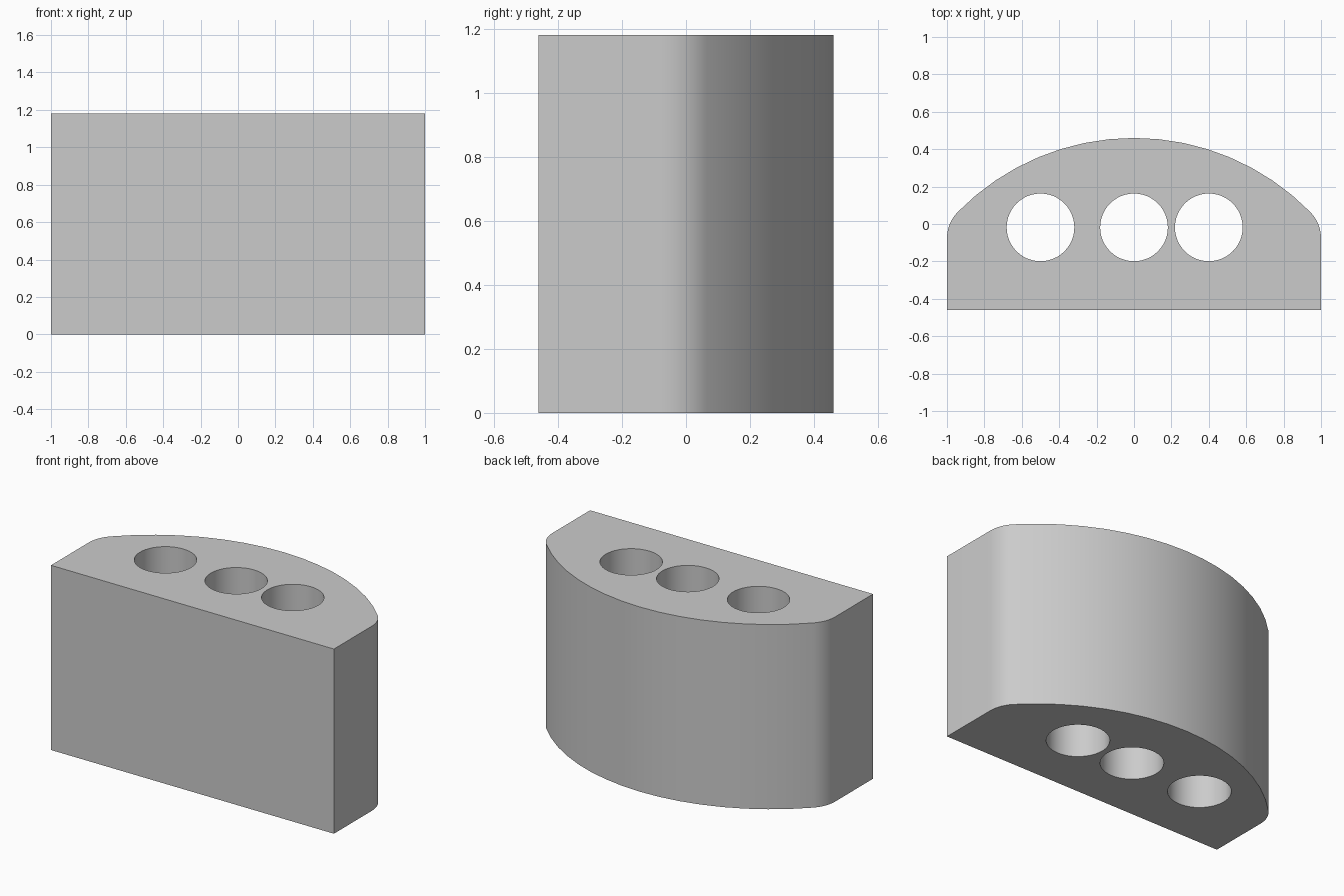
import bpy, bmesh
from math import sin, cos, asin, pi, sqrt

if "Cube" in bpy.data.objects:
    bpy.data.objects.remove(bpy.data.objects["Cube"])

HEIGHT, DEPTH = 1.18, 0.46
BIG_R, CORNER_R = 1.32, 0.2

grey = bpy.data.materials.new("plain grey")
grey.use_nodes = True
colour = (0.6, 0.6, 0.6, 1)
grey.diffuse_color = colour
grey.node_tree.nodes["Principled BSDF"].inputs["Base Color"].default_value = colour


def prism(name, outline, z0, z1):
    """Extrude a counter-clockwise outline from z0 to z1."""
    bm = bmesh.new()
    base = bm.faces.new([bm.verts.new((x, y, z0)) for x, y in outline])
    top = bmesh.ops.extrude_face_region(bm, geom=[base])["geom"]
    bmesh.ops.translate(bm, vec=(0, 0, z1 - z0),
                        verts=[v for v in top if isinstance(v, bmesh.types.BMVert)])
    bmesh.ops.recalc_face_normals(bm, faces=bm.faces)
    mesh = bpy.data.meshes.new(name)
    bm.to_mesh(mesh)
    bm.free()
    mesh.materials.append(grey)
    obj = bpy.data.objects.new(name, mesh)
    bpy.context.collection.objects.link(obj)
    return obj


def arc(cx, cy, r, start, end, steps):
    return [(cx + r * cos(start + (end - start) * i / steps),
             cy + r * sin(start + (end - start) * i / steps)) for i in range(steps + 1)]


# Block outline: flat front, bowed back, rounded corners tangent to both
big_y = DEPTH - BIG_R
corner_x = 1 - CORNER_R
reach = BIG_R - CORNER_R
corner_y = big_y + sqrt(reach ** 2 - corner_x ** 2)
tangent = pi / 2 - asin(corner_x / reach)
right_corner = arc(corner_x, corner_y, CORNER_R, 0, tangent, 6)
left_corner = [(-x, y) for x, y in reversed(right_corner)]
bow = arc(0, big_y, BIG_R, tangent, pi - tangent, 16)[1:-1]
outline = [(-1, -DEPTH), (1, -DEPTH)] + right_corner + bow + left_corner
block = prism("holder_block", outline, 0, HEIGHT)

# Three round through holes
cutters = []
for x in (-0.5, 0, 0.4):
    cutter = prism("hole_cutter", arc(x, -0.018, 0.181, 0, 2 * pi, 48)[:-1], -0.1, HEIGHT + 0.1)
    cutter.hide_render = True
    cutters.append(cutter)
    cut = block.modifiers.new("hole", 'BOOLEAN')
    cut.operation = 'DIFFERENCE'
    cut.solver = 'EXACT'
    cut.object = cutter

bpy.ops.object.select_all(action='DESELECT')
block.select_set(True)
bpy.context.view_layer.objects.active = block
for name in [m.name for m in block.modifiers]:
    bpy.ops.object.modifier_apply(modifier=name)
for cutter in cutters:
    bpy.data.objects.remove(cutter)
bpy.ops.object.shade_smooth_by_angle(angle=pi / 6)
